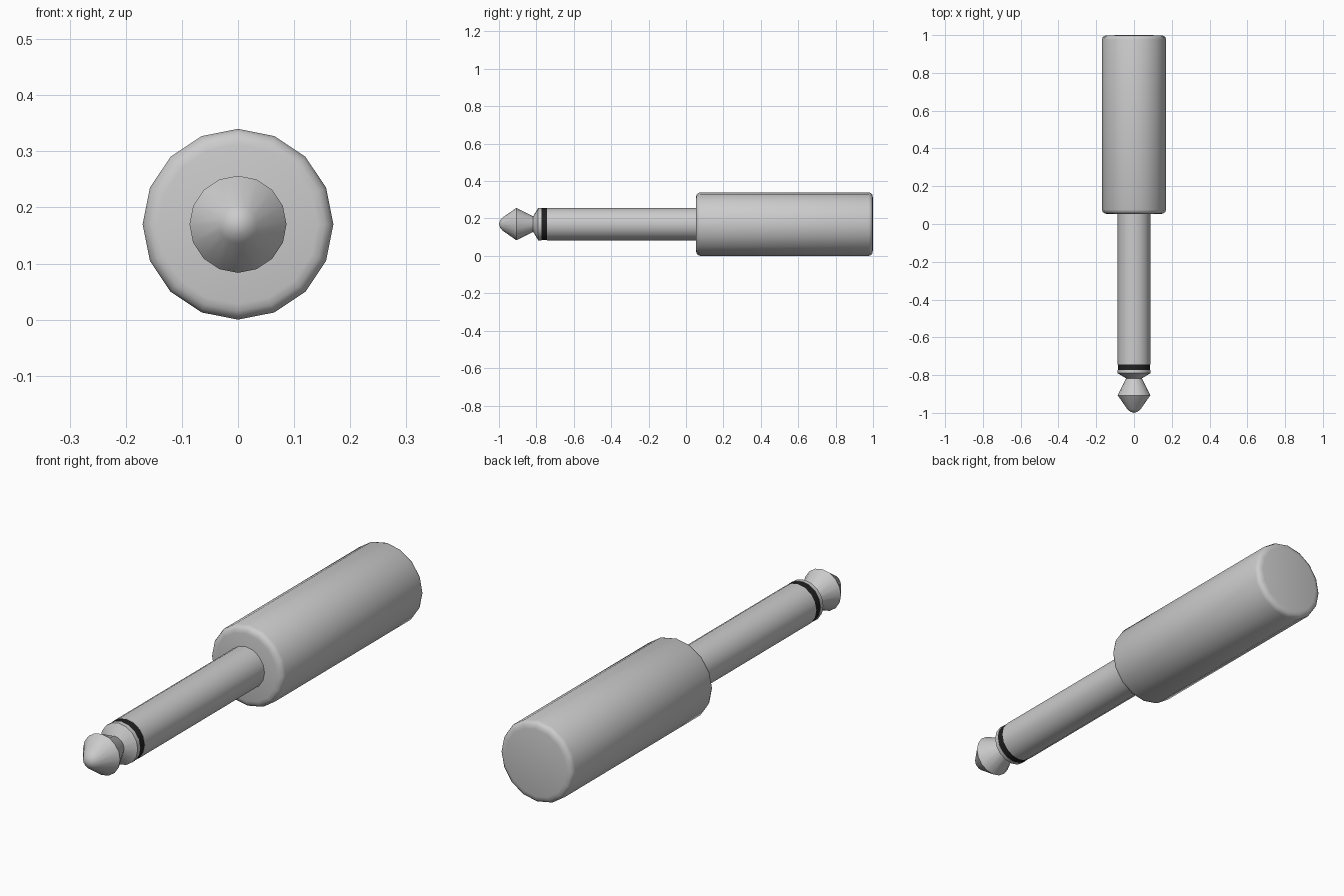
import bpy, bmesh, math

if "Cube" in bpy.data.objects:
    bpy.data.objects.remove(bpy.data.objects["Cube"])

SIDES = 16
AXIS_Z = 0.17


def lathe(name, profile, angle=38, color=None):
    """Revolve (y, radius) points around the plug's lengthwise axis."""
    bm = bmesh.new()
    rings = []
    for y, r in profile:
        if r == 0:
            rings.append([bm.verts.new((0, y, AXIS_Z))] * SIDES)
            continue
        ring = []
        for i in range(SIDES):
            a = 2 * math.pi * i / SIDES
            ring.append(bm.verts.new((r * math.sin(a), y, AXIS_Z + r * math.cos(a))))
        rings.append(ring)
    for a, b in zip(rings, rings[1:]):
        for i in range(SIDES):
            j = (i + 1) % SIDES
            quad = list(dict.fromkeys((a[i], a[j], b[j], b[i])))
            bm.faces.new(quad)
    bmesh.ops.recalc_face_normals(bm, faces=bm.faces)
    mesh = bpy.data.meshes.new(name)
    bm.to_mesh(mesh)
    bm.free()
    obj = bpy.data.objects.new(name, mesh)
    bpy.context.collection.objects.link(obj)
    if color:
        mat = bpy.data.materials.new(name + "_material")
        mat.diffuse_color = color
        mat.use_nodes = True
        mat.node_tree.nodes["Principled BSDF"].inputs["Base Color"].default_value = mat.diffuse_color
        mesh.materials.append(mat)
    bpy.ops.object.select_all(action='DESELECT')
    obj.select_set(True)
    bpy.context.view_layer.objects.active = obj
    bpy.ops.object.shade_smooth_by_angle(angle=math.radians(angle))
    return obj


# Handle with softly rounded ends
lathe("handle", [
    (0.053, 0), (0.053, 0.142), (0.056, 0.155), (0.063, 0.165), (0.076, 0.17),
    (0.977, 0.17), (0.989, 0.166), (0.996, 0.157), (0.999, 0.142), (1.0, 0)])

# Long metal sleeve
lathe("sleeve", [(0.06, 0), (0.06, 0.0865), (-0.743, 0.0865), (-0.743, 0)])

# Black insulating ring
lathe("insulator_ring", [(-0.743, 0), (-0.743, 0.0855), (-0.773, 0.0855), (-0.773, 0)],
      color=(0.015, 0.015, 0.015, 1))

# Collar and pointed tip, joined at the narrow neck
lathe("tip", [
    (-0.773, 0), (-0.773, 0.0865), (-0.79, 0.0865), (-0.817, 0.042),
    (-0.907, 0.0865), (-0.982, 0.034), (-0.994, 0.019), (-1.0, 0)])
